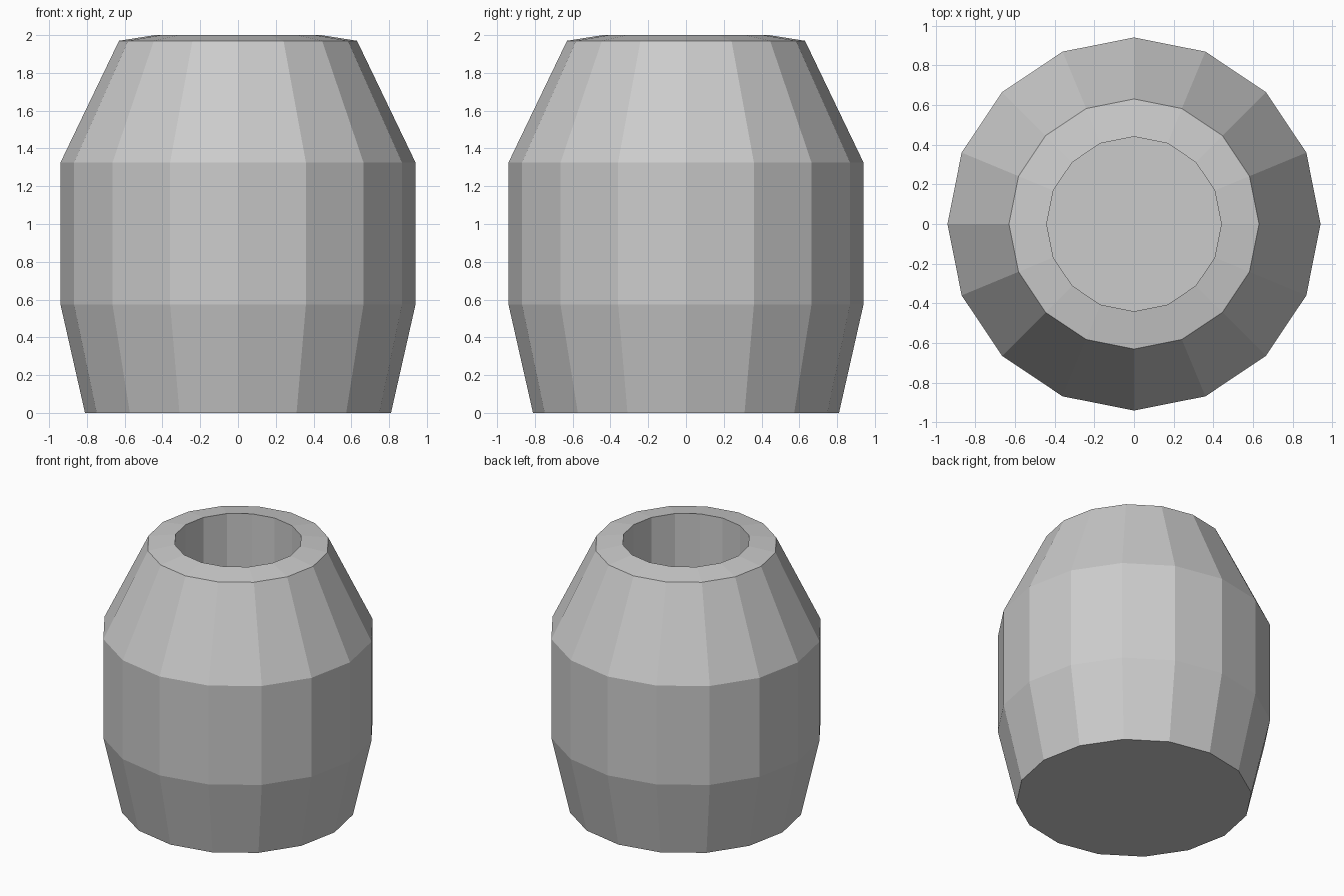
import bpy, bmesh
from math import cos, sin, tau

if "Cube" in bpy.data.objects:
    bpy.data.objects.remove(bpy.data.objects["Cube"])

SIDES = 16
# (radius, height) from the base, up the outside, over the rim and down the bore
PROFILE = [(0.81, 0), (0.94, 0.575), (0.94, 1.325), (0.63, 1.97),
           (0.44, 2.0), (0.44, 0.9)]

bm = bmesh.new()
rings = [[bm.verts.new((r * cos(tau * i / SIDES), r * sin(tau * i / SIDES), z))
          for i in range(SIDES)] for r, z in PROFILE]

# Faceted wall between neighbouring rings
for low, high in zip(rings, rings[1:]):
    for i in range(SIDES):
        j = (i + 1) % SIDES
        bm.faces.new((low[i], low[j], high[j], high[i]))

# Flat base and the floor of the opening
bm.faces.new(rings[0][::-1])
bm.faces.new(rings[-1])
bmesh.ops.recalc_face_normals(bm, faces=bm.faces[:])

mesh = bpy.data.meshes.new("pot_body")
bm.to_mesh(mesh)
bm.free()
bpy.context.collection.objects.link(bpy.data.objects.new("pot_body", mesh))
